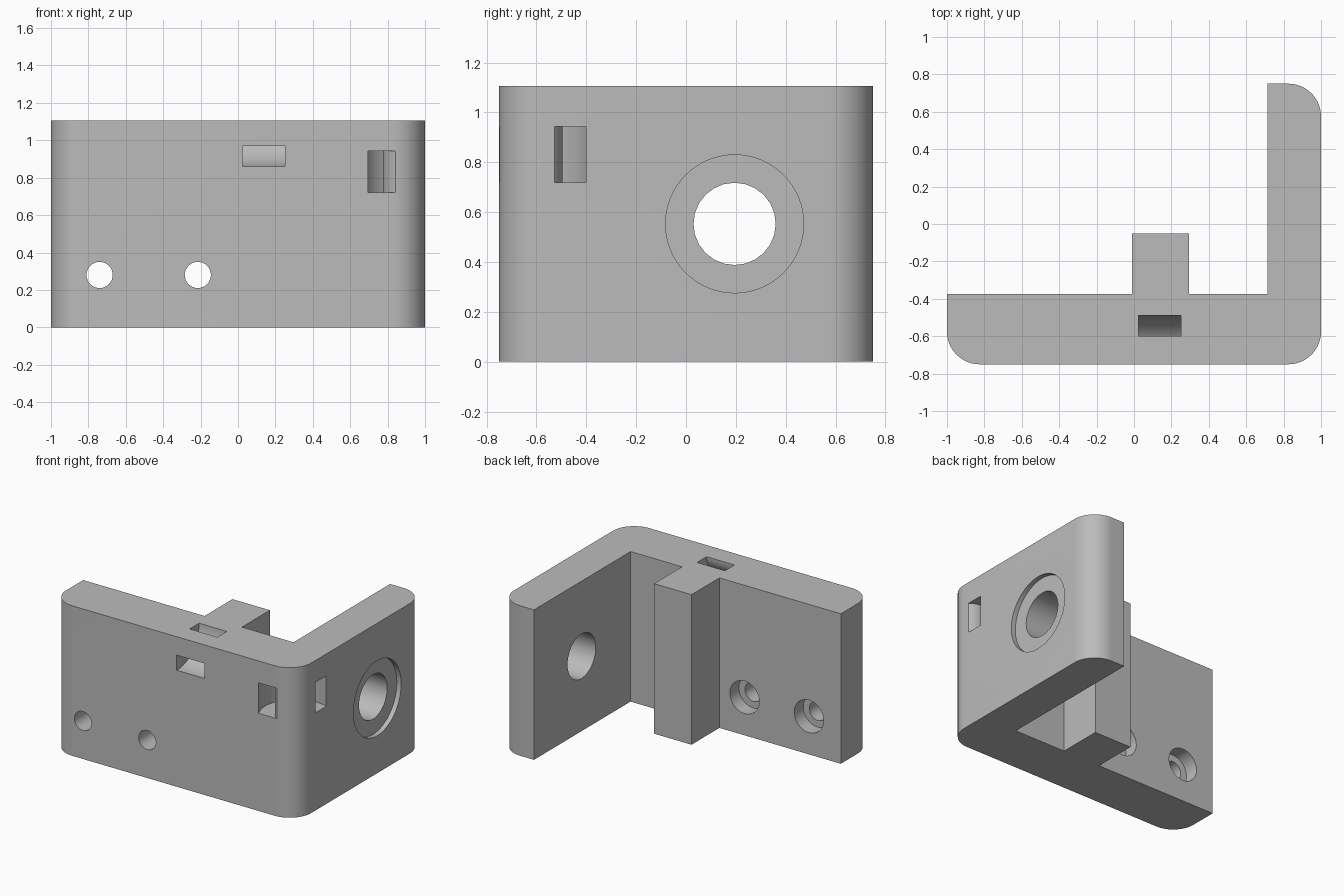
import bpy, math
from mathutils import Matrix, Vector

default = bpy.data.objects.get("Cube")
if default:
    bpy.data.objects.remove(default, do_unlink=True)

HEIGHT = 1.106
ROUND = 0.175

grey = bpy.data.materials.new("plain grey")
grey.use_nodes = True
colour = (0.5, 0.5, 0.5, 1)
grey.diffuse_color = colour
grey.node_tree.nodes["Principled BSDF"].inputs["Base Color"].default_value = colour


def prism(name, outline, depth):
    """Extrude a flat counter-clockwise outline upwards from z = 0."""
    n = len(outline)
    verts = [(x, y, z) for z in (0, depth) for x, y in outline]
    faces = [tuple(reversed(range(n))), tuple(range(n, 2 * n))]
    faces += [(i, (i + 1) % n, (i + 1) % n + n, i + n) for i in range(n)]
    mesh = bpy.data.meshes.new(name)
    mesh.from_pydata(verts, [], faces)
    mesh.materials.append(grey)
    obj = bpy.data.objects.new(name, mesh)
    bpy.context.collection.objects.link(obj)
    return obj


def arc(cx, cy, r, start, sweep, steps):
    angles = [math.radians(start + sweep * i / steps) for i in range(steps + 1)]
    return [(cx + r * math.cos(a), cy + r * math.sin(a)) for a in angles]


def rod(name, r, start, end, sides=64):
    """Round cutter running from one point to another."""
    start, end = Vector(start), Vector(end)
    along = end - start
    obj = prism(name, arc(0, 0, r, 0, 360, sides)[:-1], along.length)
    turn = along.to_track_quat("Z", "Y").to_matrix().to_4x4()
    obj.data.transform(Matrix.Translation(start) @ turn)
    return obj


def cut(target, cutter):
    """Subtract the cutter from the target and remove it."""
    cutter.hide_render = True
    mod = target.modifiers.new("cut", "BOOLEAN")
    mod.operation = "DIFFERENCE"
    mod.solver = "EXACT"
    mod.object = cutter
    bpy.context.view_layer.objects.active = target
    bpy.ops.object.modifier_apply(modifier=mod.name)
    bpy.data.objects.remove(cutter, do_unlink=True)


def tie_slot(start, end):
    """Ring-shaped cutter for a curved cable tie channel."""
    ring = rod("slot_cutter", 0.248, start, end)
    way = (Vector(end) - Vector(start)).normalized() * 0.05
    cut(ring, rod("slot_core", 0.137, Vector(start) - way, Vector(end) + way))
    return ring


# L-shaped body with rounded outer corners and a rib on the inner wall
near = ROUND - 1
outline = arc(near, ROUND - 0.75, ROUND, 180, 90, 16)
outline += arc(-near, ROUND - 0.75, ROUND, 270, 90, 16)
outline += arc(-near, 0.75 - ROUND, ROUND, 0, 90, 16)
outline += [(0.715, 0.75), (0.715, -0.375), (0.295, -0.375), (0.295, -0.05),
            (-0.01, -0.05), (-0.01, -0.375), (-1, -0.375)]
bracket = prism("corner_bracket", outline, HEIGHT)

# Large side hole with a shallow recess
cut(bracket, rod("side_hole", 0.165, (0.6, 0.195, 0.553), (1.1, 0.195, 0.553), 24))
cut(bracket, rod("side_recess", 0.277, (0.965, 0.195, 0.553), (1.1, 0.195, 0.553)))

# Screw holes, counterbored from the inside
for x in (-0.74, -0.215):
    cut(bracket, rod("screw_hole", 0.07, (x, -0.85, 0.28), (x, -0.3, 0.28), 32))
    cut(bracket, rod("screw_head", 0.12, (x, -0.48, 0.28), (x, -0.3, 0.28), 32))

# Curved cable tie channels: front to top, and around the corner
cut(bracket, tie_slot((0.025, -0.737, HEIGHT), (0.252, -0.737, HEIGHT)))
cut(bracket, tie_slot((0.912, -0.632, 0.72), (0.912, -0.632, 0.944)))

# Smooth the rounded surfaces only
bpy.ops.object.select_all(action="DESELECT")
bracket.select_set(True)
bpy.context.view_layer.objects.active = bracket
bpy.ops.object.shade_smooth_by_angle(angle=math.radians(30))
